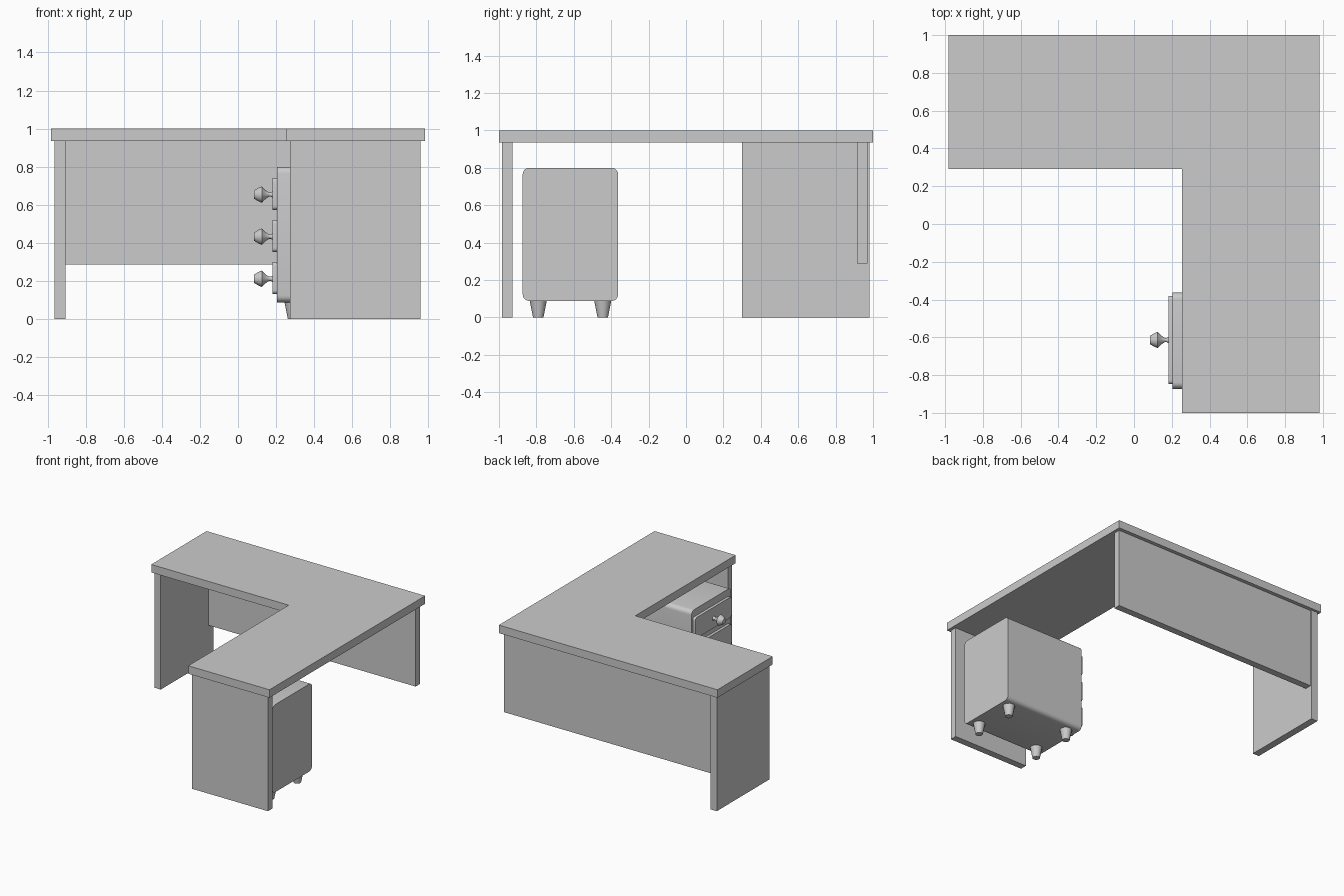
import bpy, bmesh, math
from mathutils import Matrix

if "Cube" in bpy.data.objects:
    bpy.data.objects.remove(bpy.data.objects["Cube"])


def finish(name, bm, smooth=False):
    bmesh.ops.recalc_face_normals(bm, faces=bm.faces)
    me = bpy.data.meshes.new(name)
    bm.to_mesh(me)
    bm.free()
    ob = bpy.data.objects.new(name, me)
    bpy.context.collection.objects.link(ob)
    if smooth:
        bpy.ops.object.select_all(action='DESELECT')
        ob.select_set(True)
        bpy.context.view_layer.objects.active = ob
        bpy.ops.object.shade_smooth_by_angle(angle=math.radians(35))
    return ob


def box(name, x, y, z, radius=0):
    """Box between limits; radius rounds the four edges running along x."""
    bm = bmesh.new()
    bmesh.ops.create_cube(bm, size=1)
    for v in bm.verts:
        v.co = [lim[0] if c < 0 else lim[1] for c, lim in zip(v.co, (x, y, z))]
    if radius:
        edges = [e for e in bm.edges
                 if abs(e.verts[0].co.x - e.verts[1].co.x) > 1e-4]
        bmesh.ops.bevel(bm, geom=edges, offset=radius, segments=5,
                        profile=0.5, affect='EDGES')
    return finish(name, bm, radius > 0)


def lathe(name, profile, matrix, sides):
    """Closed turned shape from (radius, height) rings."""
    bm = bmesh.new()
    rings = [[bm.verts.new((r * math.cos(2 * math.pi * i / sides),
                            r * math.sin(2 * math.pi * i / sides), h))
              for i in range(sides)] for r, h in profile]
    for a, b in zip(rings, rings[1:]):
        for i in range(sides):
            j = (i + 1) % sides
            bm.faces.new((a[i], a[j], b[j], b[i]))
    bm.faces.new(rings[0])
    bm.faces.new(rings[-1])
    bm.transform(matrix)
    return finish(name, bm, True)


# L-shaped desktop
bm = bmesh.new()
outline = [(-0.983, 0.29), (0.253, 0.29), (0.253, -1), (0.983, -1), (0.983, 1), (-0.983, 1)]
face = bm.faces.new([bm.verts.new((x, y, 0.935)) for x, y in outline])
ext = bmesh.ops.extrude_face_region(bm, geom=[face], use_keep_orig=True)
for v in ext['geom']:
    if isinstance(v, bmesh.types.BMVert):
        v.co.z = 1.0
finish("desktop", bm)

# Supporting panels
box("left_leg_panel", (-0.963, -0.905), (0.30, 0.98), (0, 0.935))
box("front_leg_panel", (0.274, 0.958), (-0.984, -0.928), (0, 0.935))
box("modesty_panel", (-0.905, 0.958), (0.914, 0.97), (0.288, 0.935))

# Drawer pedestal
box("pedestal_body", (0.205, 0.92), (-0.873, -0.363), (0.088, 0.80), 0.035)

# Drawer fronts and turned knobs
knob = [(0.018, 0), (0.011, 0.01), (0.011, 0.02), (0.026, 0.042),
        (0.043, 0.058), (0.036, 0.075), (0.022, 0.098)]
for i, z in enumerate((0.658, 0.437, 0.216)):
    box(f"drawer_front_{i + 1}", (0.182, 0.206), (-0.848, -0.38),
        (z - 0.084, z + 0.084), 0.02)
    m = Matrix.Translation((0.183, -0.614, z - 0.004)) @ Matrix.Rotation(-math.pi / 2, 4, 'Y')
    lathe(f"drawer_knob_{i + 1}", knob, m, 12)

# Tapered pedestal feet
for side, x in (("inner", 0.29), ("outer", 0.845)):
    for end, y in (("front", -0.79), ("back", -0.445)):
        lathe(f"foot_{side}_{end}", [(0.028, 0), (0.046, 0.09)],
              Matrix.Translation((x, y, 0)), 12)
